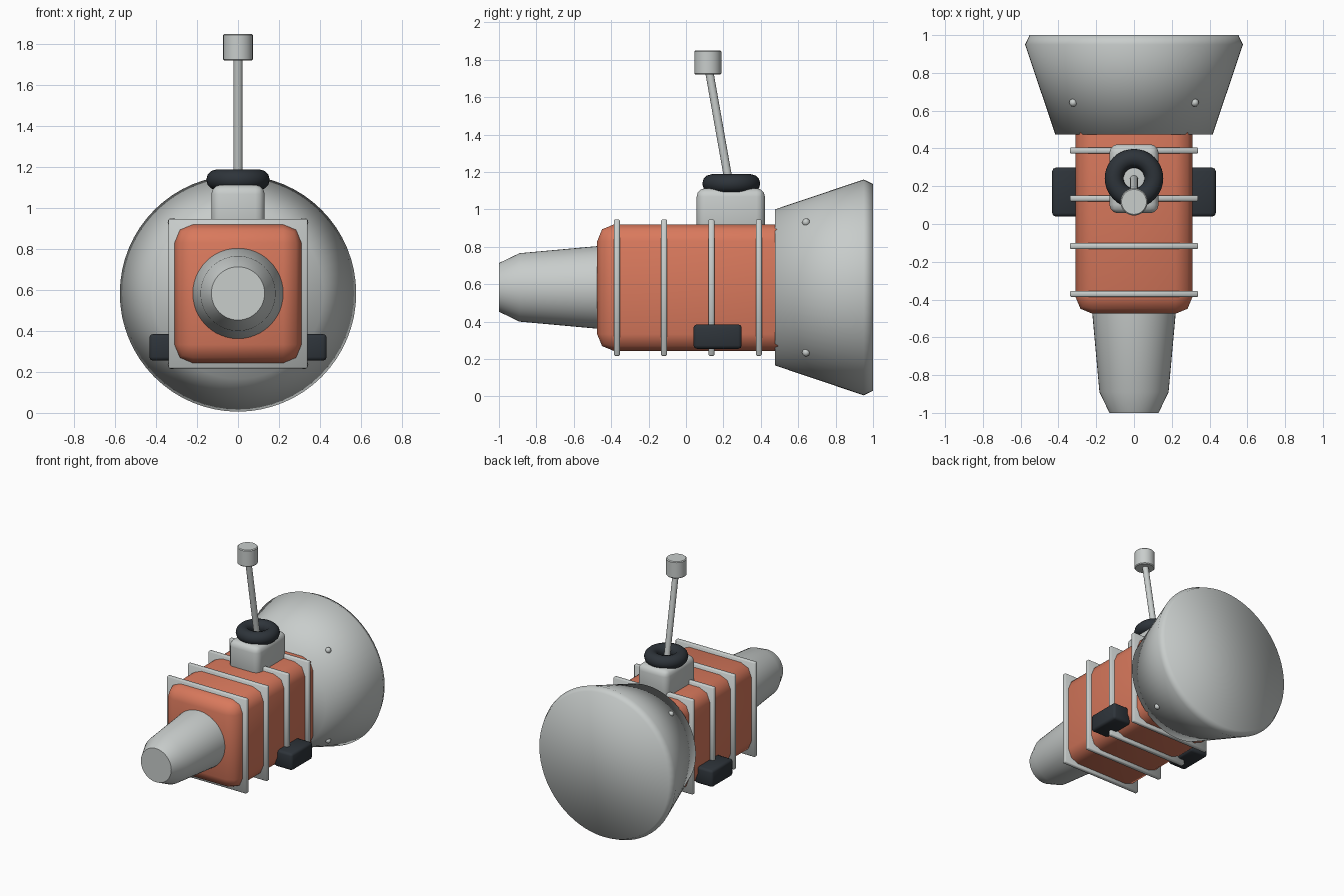
import bpy, bmesh, math
from mathutils import Vector

if "Cube" in bpy.data.objects:
    bpy.data.objects.remove(bpy.data.objects["Cube"])

CZ = 0.583  # height of the long axis


def material(name, rgb):
    m = bpy.data.materials.new(name)
    m.diffuse_color = (*rgb, 1)
    m.use_nodes = True
    m.node_tree.nodes["Principled BSDF"].inputs["Base Color"].default_value = m.diffuse_color
    return m


ORANGE = material("orange", (0.69, 0.19, 0.108))
GREY = material("light grey", (0.58, 0.61, 0.60))
DARK = material("dark slate", (0.027, 0.034, 0.042))


def finish(bm, name, mat, angle=None, bevel=0, segments=2):
    """Turn a bmesh into an object with optional rounded edges and smoothing."""
    bmesh.ops.recalc_face_normals(bm, faces=bm.faces[:])
    if bevel:
        edges = [e for e in bm.edges if e.calc_face_angle(0) > math.radians(50)]
        bmesh.ops.bevel(bm, geom=edges, offset=bevel, segments=segments,
                        profile=0.5, affect='EDGES', clamp_overlap=True)
    me = bpy.data.meshes.new(name)
    bm.to_mesh(me)
    bm.free()
    me.materials.append(mat)
    ob = bpy.data.objects.new(name, me)
    bpy.context.collection.objects.link(ob)
    if angle:
        bpy.ops.object.select_all(action='DESELECT')
        ob.select_set(True)
        bpy.context.view_layer.objects.active = ob
        bpy.ops.object.shade_smooth_by_angle(angle=math.radians(angle))
    return ob


def box(name, mat, lo, hi, bevel, segments=2):
    bm = bmesh.new()
    lo, hi = Vector(lo), Vector(hi)
    bmesh.ops.create_cube(bm, size=1)
    for v in bm.verts:
        v.co = (lo + hi) / 2 + Vector(a * b for a, b in zip(v.co, hi - lo))
    return finish(bm, name, mat, 50, bevel, segments)


def loft(name, mat, start, axis, profile, sides, angle):
    """Closed round shape along an axis from (distance, radius) pairs."""
    bm = bmesh.new()
    rot = Vector(axis).to_track_quat('Z', 'Y')
    rings = []
    for d, r in profile:
        rings.append([bm.verts.new(Vector(start) + rot @ Vector((
            r * math.cos(math.tau * i / sides),
            r * math.sin(math.tau * i / sides), d))) for i in range(sides)])
    for a, b in zip(rings, rings[1:]):
        for i in range(sides):
            j = (i + 1) % sides
            bm.faces.new((a[i], a[j], b[j], b[i]))
    bm.faces.new(rings[0][::-1])
    bm.faces.new(rings[-1])
    return finish(bm, name, mat, angle)


# Main body
box("body", ORANGE, (-0.31, -0.475, 0.243), (0.31, 0.99, 0.92), 0.09)

# Square ribs around the body
for i in range(4):
    y = -0.37 + i * 0.253
    box(f"rib_{i + 1}", GREY, (-0.34, y - 0.016, 0.217), (0.34, y + 0.016, 0.947), 0.006, 1)

# Tapered nose and flared rear bell
loft("nose", GREY, (0, 0, CZ), (0, 1, 0),
     [(-1.0, 0.13), (-0.89, 0.183), (-0.46, 0.222)], 48, 60)
loft("rear_bell", GREY, (0, 0, CZ), (0, 1, 0),
     [(0.475, 0.417), (0.95, 0.577), (1.0, 0.553)], 64, 80)

# Bolts on the bell, side pads
for sx, side in ((-1, "left"), (1, "right")):
    for sz, level in ((-1, "lower"), (1, "upper")):
        bm = bmesh.new()
        bmesh.ops.create_uvsphere(bm, u_segments=12, v_segments=8, radius=0.021)
        bmesh.ops.translate(bm, verts=bm.verts, vec=(sx * 0.322, 0.642, CZ + sz * 0.348))
        finish(bm, f"bolt_{level}_{side}", GREY, 60)
    x0, x1 = sorted((sx * 0.28, sx * 0.433))
    box(f"pad_{side}", DARK, (x0, 0.04, 0.255), (x1, 0.298, 0.385), 0.018)

# Turret on top
box("turret", GREY, (-0.13, 0.057, 0.87), (0.13, 0.422, 1.113), 0.045, 3)

# Rubber ring at the antenna foot
bm = bmesh.new()
N, M = 40, 12
grid = [[bm.verts.new(((0.105 + 0.05 * math.cos(b)) * math.cos(a),
                       0.242 + (0.105 + 0.05 * math.cos(b)) * math.sin(a),
                       1.138 + 0.05 * math.sin(b)))
         for b in (math.tau * j / M for j in range(M))]
        for a in (math.tau * i / N for i in range(N))]
for i in range(N):
    for j in range(M):
        k, l = (i + 1) % N, (j + 1) % M
        bm.faces.new((grid[i][j], grid[k][j], grid[k][l], grid[i][l]))
finish(bm, "rubber_ring", DARK, 60)

# Leaning antenna and its cap
foot, tip = Vector((0, 0.239, 1.09)), Vector((0, 0.122, 1.75))
loft("antenna_rod", GREY, foot, tip - foot,
     [(0, 0.022), ((tip - foot).length, 0.022)], 20, 50)
loft("antenna_cap", GREY, (0, 0.117, 1.72), (0, 0, 1),
     [(0, 0.066), (0.006, 0.072), (0.124, 0.072), (0.13, 0.066)], 32, 40)
